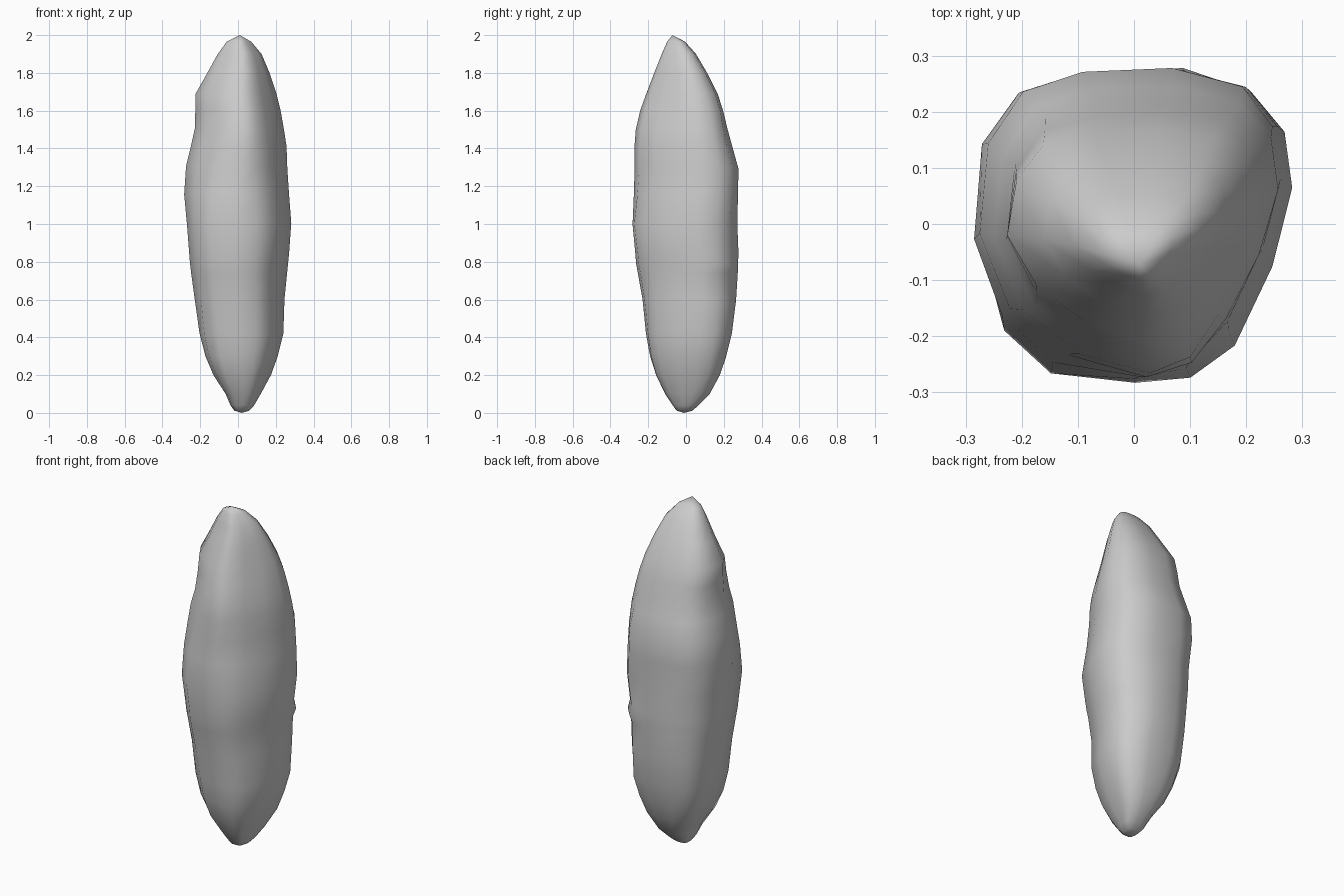
import bpy, bmesh, math
from mathutils import Vector, noise

# Ring table: z, min x, max x, min y, max y
ROWS = [
    (0.012, -0.02, 0.06, -0.05, 0.035), (0.04, -0.04, 0.085, -0.07, 0.065),
    (0.10, -0.065, 0.12, -0.11, 0.125), (0.20, -0.13, 0.175, -0.158, 0.18),
    (0.30, -0.172, 0.21, -0.19, 0.212), (0.42, -0.204, 0.24, -0.212, 0.243),
    (0.60, -0.228, 0.246, -0.23, 0.265), (0.74, -0.248, 0.26, -0.255, 0.274),
    (0.79, -0.254, 0.265, -0.264, 0.275), (0.84, -0.258, 0.27, -0.268, 0.278),
    (1.00, -0.27, 0.282, -0.283, 0.272), (1.16, -0.285, 0.27, -0.276, 0.275),
    (1.30, -0.275, 0.261, -0.272, 0.278), (1.41, -0.25, 0.257, -0.273, 0.245),
    (1.50, -0.228, 0.243, -0.266, 0.22), (1.60, -0.226, 0.226, -0.242, 0.197),
    (1.69, -0.226, 0.204, -0.21, 0.168), (1.80, -0.162, 0.168, -0.168, 0.112),
    (1.90, -0.108, 0.125, -0.128, 0.052), (1.965, -0.06, 0.07, -0.1, -0.005),
]
# Cross-sections, rounded box below and a wedge with a front ridge above
LOWER = [(0.285, 0.07), (0.272, 0.17), (0.215, 0.24), (0.09, 0.28), (-0.09, 0.272),
         (-0.20, 0.232), (-0.27, 0.14), (-0.283, -0.04), (-0.24, -0.185),
         (-0.155, -0.262), (0.0, -0.283), (0.10, -0.268), (0.18, -0.21), (0.25, -0.07)]
UPPER = [(0.28, 0.09), (0.265, 0.19), (0.20, 0.26), (0.06, 0.282), (-0.09, 0.277),
         (-0.20, 0.245), (-0.262, 0.15), (-0.283, 0.0), (-0.218, -0.135),
         (-0.095, -0.228), (0.03, -0.283), (0.115, -0.25), (0.178, -0.15), (0.24, -0.03)]


def section(z):
    """Blend the two sections, add lumps, normalise to 0..1 on both axes."""
    t = min(1, max(0, (z - 1.0) / 0.6))
    squarer = 0.09 * max(0, 1 - z / 0.65)
    pts = []
    for a, b in zip(LOWER, UPPER):
        p = Vector(a).lerp(Vector(b), t)
        n = noise.noise(Vector((p.x * 7, p.y * 7, z * 3.5)))
        corner = abs(math.sin(2 * math.atan2(p.y, p.x)))
        pts.append(p * (1 + 0.03 * n + squarer * corner))
    lo = [min(p[i] for p in pts) for i in (0, 1)]
    hi = [max(p[i] for p in pts) for i in (0, 1)]
    return [[(p[i] - lo[i]) / (hi[i] - lo[i]) for i in (0, 1)] for p in pts]


# Rock body: skinned rings closed at both tips
bm = bmesh.new()
rings = []
for z, x0, x1, y0, y1 in ROWS:
    fade = math.sin(math.pi * z / 2)
    ring = []
    for k, (u, v) in enumerate(section(z)):
        co = Vector((x0 + u * (x1 - x0), y0 + v * (y1 - y0), z))
        s, dz = 1, 0.015 * fade * noise.noise(co * 9 + Vector((4, 2, 1)))
        # small ledge on the back right side
        if z in (0.74, 0.79, 0.84):
            dz = 0
            if k in (1, 2):
                s = 1.025 if z == 0.79 else 0.975
        ring.append(bm.verts.new((co.x * s, co.y * s, z + dz)))
    rings.append(ring)

N = len(LOWER)
for a, b in zip(rings, rings[1:]):
    for i in range(N):
        j = (i + 1) % N
        bm.faces.new((a[i], a[j], b[j], b[i]))
for ring, tip in ((rings[0], (0.02, -0.01, 0)), (rings[-1], (0.01, -0.072, 2))):
    v = bm.verts.new(tip)
    for i in range(N):
        bm.faces.new((ring[i], ring[(i + 1) % N], v))
bmesh.ops.recalc_face_normals(bm, faces=bm.faces[:])

mesh = bpy.data.meshes.new("rock_shard")
bm.to_mesh(mesh)
bm.free()
rock = bpy.data.objects.new("rock_shard", mesh)
bpy.context.collection.objects.link(rock)
bpy.context.view_layer.objects.active = rock
rock.select_set(True)
bpy.ops.object.shade_smooth()
